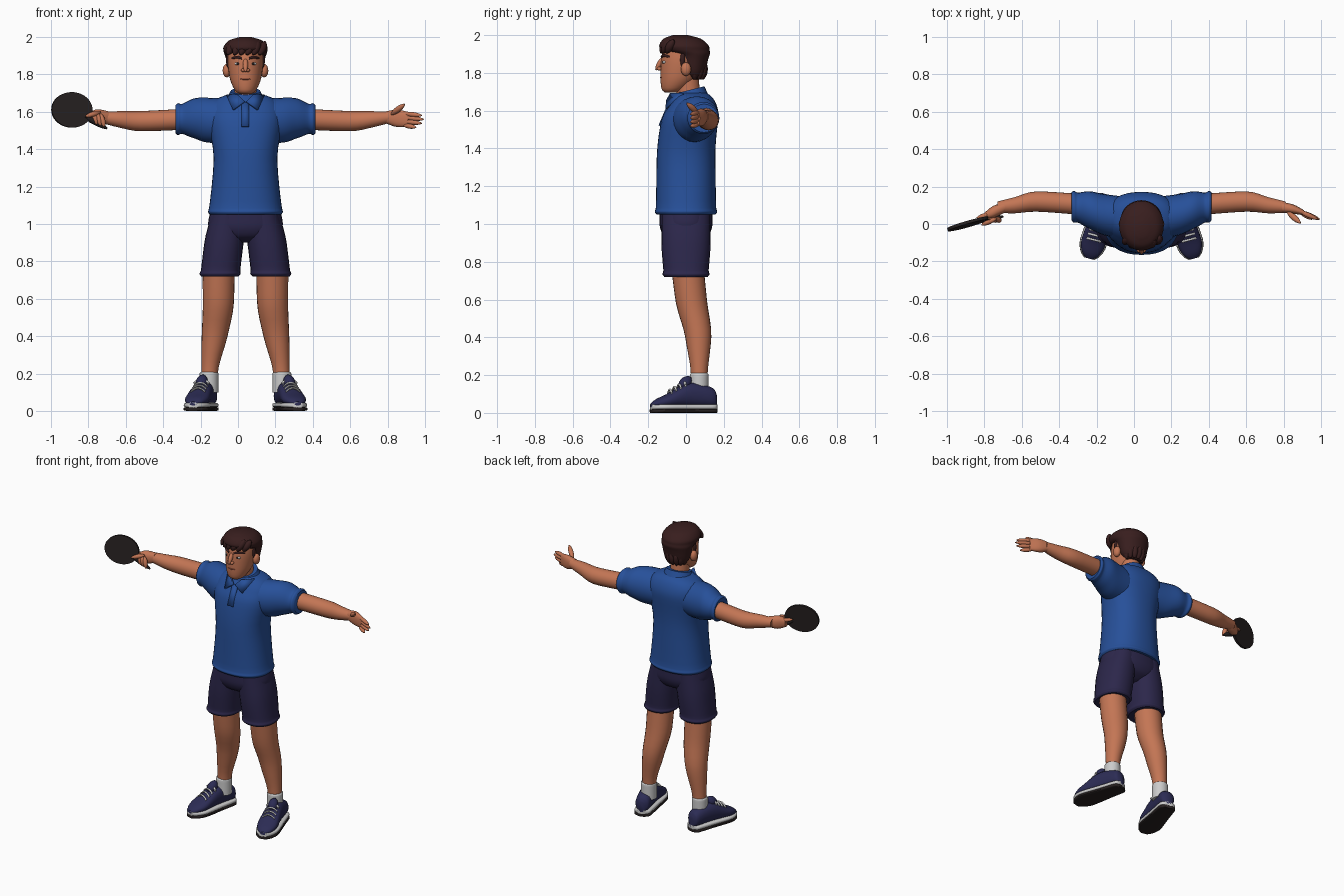
import bpy, bmesh, math
from mathutils import Vector, Matrix

if "Cube" in bpy.data.objects:
    bpy.data.objects.remove(bpy.data.objects["Cube"])

CENTRE_X = 0.04   # body midline
UP = Vector((0, 0, 1))
FRONT = Vector((0, -1, 0))
OUT = Vector((1, 0, 0))
made = []


def material(name, *rgb):
    mat = bpy.data.materials.new(name)
    mat.use_nodes = True
    mat.diffuse_color = (*rgb, 1)
    bsdf = next(node for node in mat.node_tree.nodes if node.type == "BSDF_PRINCIPLED")
    bsdf.inputs["Base Color"].default_value = (*rgb, 1)
    bsdf.inputs["Roughness"].default_value = 0.8
    return mat


SKIN = material("skin", 0.55, 0.18, 0.09)
LIPS = material("lips", 0.38, 0.1, 0.06)
HAIR = material("dark brown hair", 0.04, 0.013, 0.013)
BLUE = material("blue shirt", 0.02, 0.08, 0.32)
NAVY = material("navy shorts", 0.025, 0.02, 0.07)
SHOE = material("shoe navy", 0.025, 0.025, 0.09)
WHITE = material("off white", 0.6, 0.6, 0.6)
BLACK = material("black rubber", 0.02, 0.015, 0.015)


def finish(name, mat, bm, side):
    """Move body coordinates into the world, mirroring when side is -1."""
    for vert in bm.verts:
        vert.co.x = CENTRE_X + side * vert.co.x
    bmesh.ops.recalc_face_normals(bm, faces=bm.faces)
    mesh = bpy.data.meshes.new(name)
    bm.to_mesh(mesh)
    bm.free()
    mesh.materials.append(mat)
    ob = bpy.data.objects.new(name, mesh)
    bpy.context.scene.collection.objects.link(ob)
    made.append(ob)
    return ob


def smooth_path(rows, steps):
    """Interpolate stations without overshoot."""
    def slope(i, k):
        near = [rows[j + 1][k] - rows[j][k] for j in (i - 1, i) if 0 <= j < len(rows) - 1]
        if len(near) == 1:
            return near[0]
        before, after = near
        return 2 * before * after / (before + after) if before * after > 0 else 0

    path = []
    for i, (start, end) in enumerate(zip(rows, rows[1:])):
        for step in range(steps):
            t = step / steps
            back = 1 - t
            blend = (1 + 2 * t) * back * back
            path.append([blend * p + (1 - blend) * q + t * back * (back * slope(i, k) - t * slope(i + 1, k))
                         for k, (p, q) in enumerate(zip(start, end))])
    return path + [list(rows[-1])]


def loft(name, mat, rows, axis=UP, side=1, power=2, sides=24, steps=4):
    """Skin rings given as x, y, z, half width and optional half depth."""
    rows = [row if len(row) == 5 else (*row, row[-1]) for row in rows]
    axis = Vector(axis).normalized()
    u = axis.cross(-FRONT if abs(axis.z) > 0.8 else UP).normalized()
    v = u.cross(axis)
    bm = bmesh.new()
    rings = []
    for x, y, z, width, depth in smooth_path(rows, steps):
        ring = []
        for i in range(sides):
            angle = math.tau * i / sides
            c, s = (math.copysign(abs(w) ** (2 / power), w) for w in (math.cos(angle), math.sin(angle)))
            ring.append(bm.verts.new(Vector((x, y, z)) + u * width * c + v * depth * s))
        rings.append(ring)
    for low, high in zip(rings, rings[1:]):
        for i in range(sides):
            bm.faces.new((low[i - 1], low[i], high[i], high[i - 1]))
    bm.faces.new(rings[0])
    bm.faces.new(rings[-1])
    return finish(name, mat, bm, side)


def hemmed(rows):
    """Replace the first station with a rolled cloth edge."""
    *start, width, depth = rows[0]
    start = Vector(start)
    along = (Vector(rows[1][:3]) - start).normalized()
    roll = [(*(start + along * shift), width - inset, depth - inset)
            for shift, inset in ((0, 0.01), (0.015, 0), (0.035, 0.005))]
    return roll + list(rows[1:])


def upright(*rows):
    """Midline stations from z, y, half width and half depth."""
    return [(0, y, z, width, depth) for z, y, width, depth in rows]


def rod(name, mat, start, end, radius, side=1):
    """Round-ended rod for fingers, laces and hair locks."""
    start, end = Vector(start), Vector(end)
    shape = [(t / 8, max(0.25, math.sqrt(math.sin(math.pi * t / 8)))) for t in range(9)]
    loft(name, mat, [(*start.lerp(end, t), radius * size) for t, size in shape],
         end - start, side, sides=12, steps=2)


def blob(name, mat, place, radii, side=1):
    bm = bmesh.new()
    matrix = Matrix.Translation(place) @ Matrix.Diagonal((*radii, 1))
    bmesh.ops.create_uvsphere(bm, u_segments=20, v_segments=12, radius=1, matrix=matrix)
    finish(name, mat, bm, side)


def panel(name, mat, points, side=1):
    bm = bmesh.new()
    bm.faces.new([bm.verts.new(point) for point in points])
    solid = finish(name, mat, bm, side).modifiers.new("thickness", "SOLIDIFY")
    solid.thickness, solid.offset = 0.012, 0


# Shirt body, collar and placket
loft("shirt_body", BLUE, hemmed(upright(
    (1.05, 0, 0.2, 0.165), (1.35, 0, 0.17, 0.155), (1.55, 0.02, 0.2, 0.15),
    (1.62, 0.035, 0.19, 0.13), (1.67, 0.04, 0.15, 0.1), (1.7, 0.03, 0.07, 0.07))), power=2.3, sides=40)
loft("collar_band", BLUE, upright((1.65, 0.025, 0.11, 0.1), (1.71, 0.02, 0.08, 0.08)), UP + FRONT / 4)
panel("placket", BLUE, [(x, y, z) for x, y, z in (
    (-0.02, -0.085, 1.65), (0.02, -0.085, 1.65), (0.02, -0.14, 1.52), (-0.02, -0.14, 1.52))])

# Shorts seat
loft("shorts_seat", NAVY, upright((0.9, 0, 0.07, 0.06), (0.94, 0, 0.17, 0.12), (1, 0, 0.2, 0.14),
                                  (1.08, 0, 0.185, 0.14)), power=2.3, sides=32)

# Shoe stations: distance along foot, top height, half width
heel, toe = Vector((0.19, 0.16, 0)), Vector((0.28, -0.185, 0))
foot = toe - heel
across = foot.cross(UP).normalized()
shoe_shape = ((0, 0.1, 0.02), (0.05, 0.13, 0.045), (0.4, 0.16, 0.055),
              (0.75, 0.1, 0.065), (0.93, 0.07, 0.045), (1, 0.05, 0.02))


def on_foot(along, height):
    return heel + foot * along + UP * height


def shoe_layer(name, mat, low, high, grow, side, power):
    rows = []
    for along, top, width in shoe_shape:
        top = min(top, high)
        rows.append((*on_foot(along, (top + low) / 2), width + grow, (top - low) / 2))
    loft(name, mat, rows, foot, side, power)


for side, label in ((1, "left"), (-1, "right")):
    # Sleeves and arms, cuff and wrist first
    loft(label + "_sleeve", BLUE, hemmed([
        (0.375, 0.095, 1.56, 0.085, 0.085), (0.28, 0.075, 1.565, 0.1, 0.105),
        (0.2, 0.05, 1.555, 0.11, 0.12), (0.08, 0.03, 1.55, 0.115, 0.12)]), OUT, side)
    loft(label + "_arm", SKIN, [(0.77, 0.09, 1.57, 0.03), (0.68, 0.1, 1.56, 0.043), (0.56, 0.12, 1.55, 0.054),
                                (0.32, 0.105, 1.56, 0.056)], OUT, side)

    # Shorts legs, legs and socks
    loft(label + "_shorts_leg", NAVY, hemmed([
        (0.137, 0, 0.72, 0.11, 0.125), (0.115, 0, 0.9, 0.105, 0.13), (0.09, 0, 1.06, 0.09, 0.13)]),
        side=side, power=2.3)
    loft(label + "_leg", SKIN, [(0.195, 0.07, 0.15, 0.042), (0.19, 0.07, 0.23, 0.046), (0.165, 0.065, 0.4, 0.069),
                                (0.145, 0.03, 0.58, 0.083), (0.143, 0.01, 0.75, 0.086)], side=side)
    loft(label + "_sock", WHITE, [(0.195, 0.07, 0.1, 0.05), (0.195, 0.07, 0.2, 0.05),
                                  (0.195, 0.07, 0.21, 0.044)], side=side)

    # Shoes with tongue and laces
    shoe_layer(label + "_shoe_upper", SHOE, 0.03, 1, 0, side, power=2.3)
    shoe_layer(label + "_midsole", WHITE, 0.018, 0.045, 0.007, side, power=4)
    shoe_layer(label + "_outsole", BLACK, 0, 0.022, 0.008, side, power=4)
    rod(label + "_shoe_tongue", SHOE, on_foot(0.56, 0.12), on_foot(0.4, 0.19), 0.032, side)
    for i in range(4):
        middle = on_foot(0.5 + 0.07 * i, 0.165 - 0.014 * i)
        arch = [k * 0.02 for k in range(-2, 3)]
        loft(label + "_lace", WHITE, [(*(middle + across * w - UP * 13 * w * w), 0.006) for w in arch],
             across, side, sides=8)
    knot = on_foot(0.5, 0.17)
    for way in (-1, 1):
        rod(label + "_lace_loop", WHITE, knot, knot + across * 0.045 * way - UP * 0.02, 0.008, side)

    # Face and collar pairs
    blob(label + "_ear", SKIN, (0.1, 0, 1.82), (0.022, 0.027, 0.036), side)
    blob(label + "_eye", WHITE, (0.042, -0.113, 1.857), (0.016, 0.012, 0.008), side)
    blob(label + "_iris", BLACK, (0.041, -0.122, 1.857), (0.007, 0.005, 0.007), side)
    blob(label + "_nostril", SKIN, (0.012, -0.14, 1.822), (0.012, 0.014, 0.01), side)
    loft(label + "_eyebrow", HAIR, [(0.018, -0.128, 1.885, 0.006), (0.045, -0.119, 1.892, 0.008),
                                    (0.075, -0.089, 1.886, 0.005)], OUT, side, sides=10)
    rod(label + "_sideburn", HAIR, (0.09, -0.015, 1.92), (0.09, -0.02, 1.83), 0.014, side)
    panel(label + "_collar_flap", BLUE, [(0.005, -0.1, 1.655), (0.04, -0.08, 1.69),
                                         (0.1, -0.015, 1.69), (0.065, -0.105, 1.61)], side)

# Neck and head
loft("neck", SKIN, upright((1.62, 0.02, 0.06, 0.06), (1.8, 0, 0.057, 0.065)))
loft("head", SKIN, upright(
    (1.695, -0.08, 0.03, 0.03), (1.71, -0.07, 0.052, 0.057), (1.78, -0.035, 0.084, 0.1),
    (1.87, -0.015, 0.095, 0.117), (1.93, -0.01, 0.09, 0.11), (1.97, -0.01, 0.06, 0.075)), sides=32)
rod("nose", SKIN, (0, -0.115, 1.89), (0, -0.16, 1.815), 0.014)
blob("mouth", LIPS, (0, -0.131, 1.775), (0.027, 0.007, 0.005))

# Hair cap with fringe and nape locks
loft("hair", HAIR, upright(
    (1.765, 0.045, 0.05, 0.03), (1.8, 0.04, 0.085, 0.06), (1.89, 0.035, 0.106, 0.088),
    (1.92, 0, 0.116, 0.125), (1.94, -0.01, 0.119, 0.132), (1.98, -0.02, 0.09, 0.1),
    (2, -0.03, 0.03, 0.04)), sides=32)
for i in range(6):
    x = -0.085 + 0.034 * i
    bend = 4 * x * x
    rod("fringe_lock", HAIR, (x + 0.02, bend - 0.095, 1.975), (x - 0.01, bend - 0.134, 1.905), 0.022)
for i in range(-3, 4):
    outward = Vector((math.sin(i * 0.44), math.cos(i * 0.44), 0))
    root = Vector((0, 0.03, 1.86)) + outward * 0.07
    rod("nape_lock", HAIR, root, root - outward * 0.012 - UP * 0.095, 0.021)

# Open left hand
loft("left_palm", SKIN, [(0.75, 0.09, 1.57, 0.028, 0.032), (0.81, 0.08, 1.565, 0.025, 0.046),
                         (0.87, 0.06, 1.56, 0.013, 0.04)], OUT, power=2.4)
for i in range(4):
    root = Vector((0.84, 0.07, 1.592 - 0.021 * i))
    rod("left_finger", SKIN, root, root + Vector((0.112 - 0.01 * (i - 1) ** 2, -0.045, -0.012)), 0.013)
rod("left_thumb", SKIN, (0.78, 0.065, 1.585), (0.85, 0.005, 1.64), 0.016)

# Right hand gripping the paddle
loft("right_palm", SKIN, [(0.73, 0.09, 1.57, 0.028, 0.032), (0.79, 0.065, 1.57, 0.033, 0.043),
                          (0.84, 0.045, 1.57, 0.015, 0.025)], OUT, side=-1, power=2.3)
for i in range(3):
    knuckle = Vector((0.775 + 0.02 * i, 0.03, 1.59 + 0.007 * i))
    rod("right_finger", SKIN, knuckle, knuckle + Vector((-0.02, -0.015, -0.07)), 0.015, -1)
rod("right_index", SKIN, (0.79, 0.06, 1.58), (0.88, 0.033, 1.6), 0.013, -1)
rod("right_thumb", SKIN, (0.775, 0.03, 1.6), (0.855, -0.005, 1.575), 0.014, -1)

# Paddle
facing = Vector((-0.27, -0.95, 0.1)).normalized()
blade = Vector((0.928, 0, 1.61))
loft("paddle_blade", BLACK, [(*(blade + facing * shift), 0.113, 0.095) for shift in (-0.008, 0.008)],
     facing, -1, sides=40, steps=1)
rod("paddle_handle", BLACK, (0.88, 0.014, 1.59), (0.74, 0.04, 1.51), 0.017, -1)

# Smooth shading with crisp edges
bpy.ops.object.select_all(action="DESELECT")
for ob in made:
    ob.select_set(True)
bpy.context.view_layer.objects.active = made[0]
bpy.ops.object.shade_smooth_by_angle(angle=math.radians(45))
